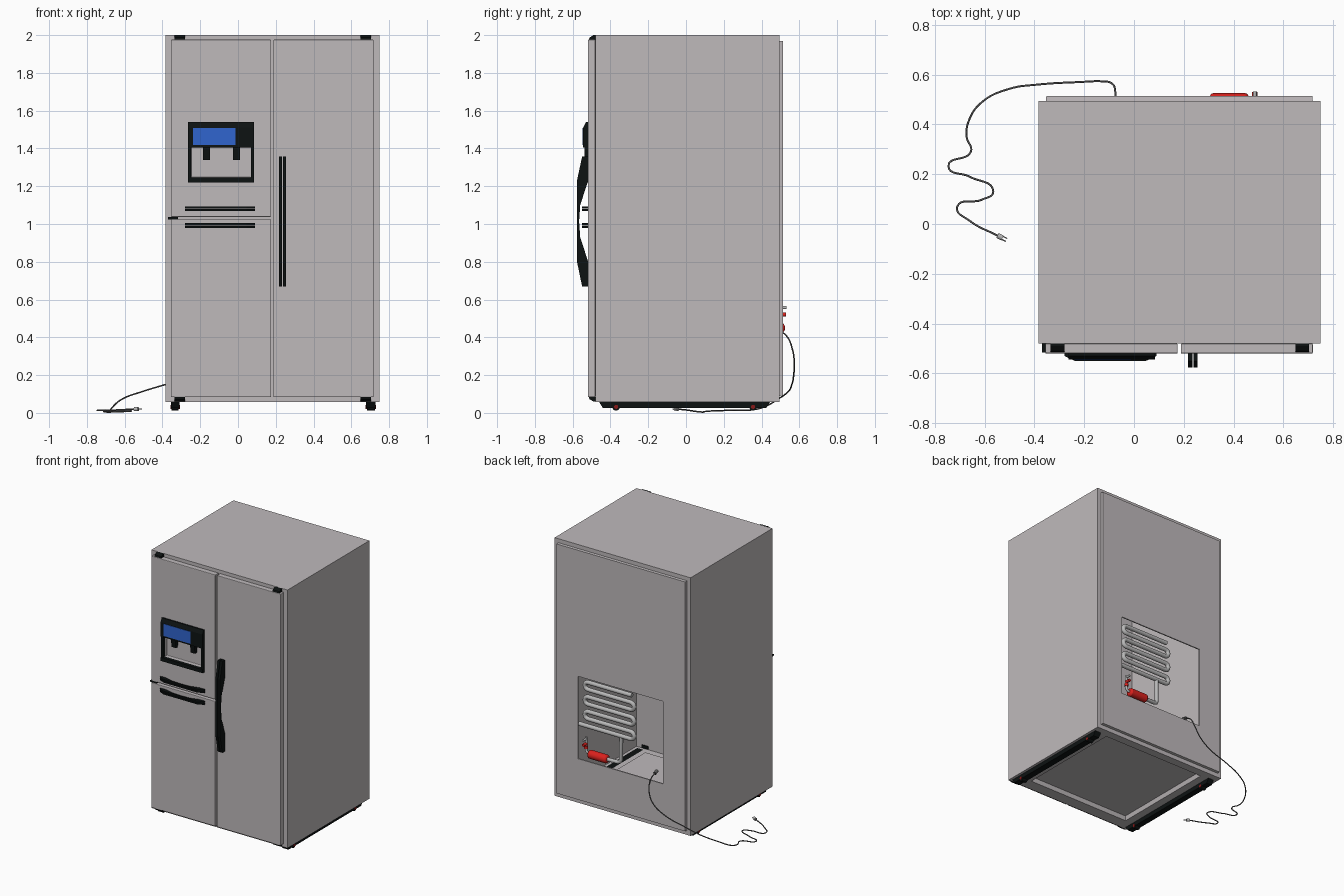
import bpy, bmesh, math
from mathutils import Vector

if "Cube" in bpy.data.objects:
    bpy.data.objects.remove(bpy.data.objects["Cube"])


def material(name, rgb):
    m = bpy.data.materials.new(name)
    m.diffuse_color = (*rgb, 1)
    m.use_nodes = True
    m.node_tree.nodes["Principled BSDF"].inputs["Base Color"].default_value = m.diffuse_color
    return m


GREY = material("warm_grey", (0.52, 0.49, 0.50))
BLACK = material("black_plastic", (0.004, 0.006, 0.006))
BLUE = material("screen_blue", (0.03, 0.13, 0.62))
RED = material("bright_red", (0.70, 0.015, 0.012))
DARK_RED = material("dark_red", (0.25, 0.01, 0.01))
PIPE = material("pipe_grey", (0.48, 0.48, 0.48))
CORD = material("cord_grey", (0.10, 0.10, 0.10))


def finish(name, bm, mat, bevel=0):
    bmesh.ops.recalc_face_normals(bm, faces=bm.faces)
    me = bpy.data.meshes.new(name)
    bm.to_mesh(me)
    bm.free()
    me.materials.append(mat)
    ob = bpy.data.objects.new(name, me)
    bpy.context.collection.objects.link(ob)
    if bevel:
        mod = ob.modifiers.new("bevel", 'BEVEL')
        mod.width, mod.segments, mod.limit_method = bevel, 2, 'ANGLE'
    return ob


def smooth(ob):
    bpy.ops.object.select_all(action='DESELECT')
    ob.select_set(True)
    bpy.context.view_layer.objects.active = ob
    bpy.ops.object.shade_smooth_by_angle(angle=math.radians(40))


def box(name, x, y, z, mat, bevel=0):
    bm = bmesh.new()
    bmesh.ops.create_cube(bm, size=1)
    for v in bm.verts:
        v.co = [(r[0] + r[1]) / 2 + c * (r[1] - r[0]) for r, c in zip((x, y, z), v.co)]
    return finish(name, bm, mat, bevel)


def prism(name, profile, axis, lo, hi, mat, bevel=0):
    """Extrude a 2D profile along x (profile is y,z) or z (profile is x,y)."""
    bm = bmesh.new()
    place = (lambda p, t: (t, *p)) if axis == 'x' else (lambda p, t: (*p, t))
    face = bm.faces.new([bm.verts.new(place(p, lo)) for p in profile])
    ext = bmesh.ops.extrude_face_region(bm, geom=[face])["geom"]
    step = Vector((hi - lo, 0, 0) if axis == 'x' else (0, 0, hi - lo))
    bmesh.ops.translate(bm, vec=step, verts=[g for g in ext if isinstance(g, bmesh.types.BMVert)])
    return finish(name, bm, mat, bevel)


def rect_xz(x0, x1, z0, z1, y):
    return [(x0, y, z0), (x1, y, z0), (x1, y, z1), (x0, y, z1)]


def rect_xy(x0, x1, y0, y1, z):
    return [(x0, y0, z), (x1, y0, z), (x1, y1, z), (x0, y1, z)]


def rings(bm, loops, cap_start=True, cap_end=True):
    """Bridge successive four-point loops with quads."""
    vs = [[bm.verts.new(p) for p in lp] for lp in loops]
    for a, b in zip(vs, vs[1:]):
        for i in range(4):
            j = (i + 1) % 4
            bm.faces.new((a[i], a[j], b[j], b[i]))
    if cap_start:
        bm.faces.new(vs[0])
    if cap_end:
        bm.faces.new(vs[-1])


def cylinder(name, a, b, r, mat, bevel=0, n=20):
    a, b = Vector(a), Vector(b)
    bm = bmesh.new()
    bmesh.ops.create_cone(bm, cap_ends=True, segments=n, radius1=r, radius2=r, depth=(b - a).length)
    bm.transform((b - a).to_track_quat('Z', 'Y').to_matrix().to_4x4())
    bmesh.ops.translate(bm, vec=(a + b) / 2, verts=bm.verts)
    ob = finish(name, bm, mat, bevel)
    smooth(ob)
    return ob


def tube(name, pts, r, mat, curved=False):
    cu = bpy.data.curves.new(name, 'CURVE')
    cu.dimensions, cu.bevel_depth, cu.bevel_resolution = '3D', r, 3
    cu.use_fill_caps, cu.resolution_u = True, 8
    sp = cu.splines.new('BEZIER' if curved else 'POLY')
    if curved:
        sp.bezier_points.add(len(pts) - 1)
        for bp, p in zip(sp.bezier_points, pts):
            bp.co = p
            bp.handle_left_type = bp.handle_right_type = 'AUTO'
    else:
        sp.points.add(len(pts) - 1)
        for q, p in zip(sp.points, pts):
            q.co = (*p, 1)
    cu.materials.append(mat)
    ob = bpy.data.objects.new(name, cu)
    bpy.context.collection.objects.link(ob)
    bpy.ops.object.select_all(action='DESELECT')
    ob.select_set(True)
    bpy.context.view_layer.objects.active = ob
    bpy.ops.object.convert(target='MESH')
    smooth(bpy.context.view_layer.objects.active)


# Hollow cabinet: open back with raised panel and hatch, recessed underside
X0, X1, Y0, Y1, Z0, Z1 = -0.384, 0.748, -0.48, 0.494, 0.058, 2.0
bm = bmesh.new()
rings(bm, [rect_xz(X0, X1, Z0, Z1, Y0), rect_xz(X0, X1, Z0, Z1, Y1),
           rect_xz(-0.354, 0.718, 0.09, 1.97, Y1), rect_xz(-0.352, 0.716, 0.092, 1.968, 0.514),
           rect_xz(-0.17, 0.54, 0.40, 1.02, 0.514), rect_xz(-0.17, 0.54, 0.40, 1.02, 0.505)],
      cap_end=False)
bm.faces.ensure_lookup_table()
under = min(bm.faces, key=lambda f: f.calc_center_median().z)
bmesh.ops.delete(bm, geom=[under], context='FACES_ONLY')
rings(bm, [rect_xy(X0, X1, Y0, Y1, Z0), rect_xy(-0.25, 0.615, -0.39, 0.43, Z0),
           rect_xy(-0.24, 0.605, -0.38, 0.42, Z0 + 0.03)], cap_start=False)
bmesh.ops.remove_doubles(bm, verts=bm.verts, dist=0.0005)
finish("cabinet", bm, GREY)


# Doors; the upper left one has the dispenser alcove
def door(name, x0, x1, z0, z1, alcove=None):
    b = bmesh.new()
    loops = [rect_xz(x0, x1, z0, z1, Y0), rect_xz(x0, x1, z0, z1, -0.52)]
    if alcove:
        loops += [rect_xz(*alcove, -0.52), rect_xz(*alcove, -0.488)]
    rings(b, loops)
    finish(name, b, GREY, 0.004)


door("upper_left_door", -0.356, 0.175, 1.038, 1.976, (-0.248, 0.07, 1.247, 1.407))
door("lower_left_door", -0.356, 0.175, 0.083, 1.024)
door("right_door", 0.188, 0.718, 0.083, 1.976)

# Dispenser head, screen, frame and nozzles
prism("dispenser_head", [(-0.515, 1.54), (-0.53, 1.54), (-0.544, 1.512), (-0.544, 1.405), (-0.515, 1.405)],
      'x', -0.264, 0.085, BLACK)
box("dispenser_screen", (-0.238, -0.013), (-0.547, -0.54), (1.417, 1.508), BLUE)
box("dispenser_left_frame", (-0.264, -0.248), (-0.538, -0.515), (1.22, 1.41), BLACK)
box("dispenser_right_frame", (0.07, 0.085), (-0.538, -0.515), (1.22, 1.41), BLACK)
box("dispenser_tray", (-0.264, 0.085), (-0.542, -0.515), (1.22, 1.247), BLACK)
for i, x in enumerate((-0.167, -0.008)):
    prism(f"dispenser_nozzle_{i + 1}", [(-0.535, 1.41), (-0.495, 1.41), (-0.505, 1.34), (-0.525, 1.34)],
          'x', x - 0.018, x + 0.018, BLACK)

# Handles, each made of two parallel strips
tall = [(-0.55, 1.357), (-0.577, 1.23), (-0.577, 0.80), (-0.55, 0.67), (-0.518, 0.67), (-0.518, 0.80),
        (-0.56, 0.93), (-0.566, 1.015), (-0.56, 1.10), (-0.518, 1.23), (-0.518, 1.357)]
for i, x in enumerate((0.217, 0.238)):
    prism(f"tall_handle_strip_{i + 1}", tall, 'x', x, x + 0.017, BLACK)
short = [(-0.28, -0.518), (-0.28, -0.53), (-0.235, -0.551), (0.045, -0.551), (0.09, -0.53), (0.09, -0.518),
         (0.05, -0.518), (-0.02, -0.538), (-0.095, -0.542), (-0.17, -0.538), (-0.24, -0.518)]
for i, z in enumerate((1.068, 1.082, 0.979, 0.993)):
    prism(f"short_handle_strip_{i + 1}", short, 'z', z, z + 0.011, BLACK)

# Door hinges
for i, x in enumerate((-0.335, 0.648)):
    for part, a, b in (("top", 1.974, 2.0), ("bottom", 0.084, 0.06)):
        prism(f"{part}_hinge_{i + 1}", [(-0.475, a), (-0.515, a), (-0.51, a + (b - a) * 0.5), (-0.49, b), (-0.475, b)],
              'x', x, x + 0.055, BLACK)
box("middle_hinge", (-0.37, -0.317), (-0.515, -0.475), (1.025, 1.037), BLACK)

# Floor rails with wheels
for i, (x0, x1) in enumerate(((-0.356, -0.31), (0.678, 0.728))):
    prism(f"floor_rail_{i + 1}", [(-0.46, Z0), (0.445, Z0), (0.425, 0.026), (-0.44, 0.026)], 'x', x0, x1, BLACK)
    for j, y in enumerate((-0.37, 0.355)):
        cylinder(f"wheel_{i}_{j}", (x0 + 0.004, y, 0.032), (x1 - 0.004, y, 0.032), 0.02, BLACK)
        cylinder(f"wheel_hub_{i}_{j}", (x0 - 0.002, y, 0.032), (x1 + 0.002, y, 0.032), 0.011, DARK_RED)

# Condenser coil: serpentine with half-circle turns
pts, rows, gap, left, right = [(0.11, 0.484, 0.98)], 7, 0.055, 0.475, 0.12
for r in range(rows - 1):
    z, s = 0.98 - r * gap, 1 if r % 2 == 0 else -1
    cx = left if s > 0 else right
    for k in range(9):
        t = math.pi * k / 8
        pts.append((cx + s * gap / 2 * math.sin(t), 0.484, z - gap / 2 + gap / 2 * math.cos(t)))
pts.append((0.55, 0.484, 0.65))
tube("condenser_coil", pts, 0.016, PIPE)
tube("drop_pipe", [(0.20, 0.484, 0.65), (0.20, 0.486, 0.475), (0.207, 0.488, 0.457),
                   (0.225, 0.49, 0.45), (0.33, 0.494, 0.45)], 0.014, PIPE)
cylinder("filter_drier", (0.305, 0.494, 0.45), (0.46, 0.494, 0.45), 0.031, RED, 0.012, 24)
tube("valve_pipe", [(0.45, 0.494, 0.45), (0.475, 0.494, 0.455), (0.485, 0.494, 0.47), (0.485, 0.494, 0.57)],
     0.009, PIPE)
cylinder("valve_stem", (0.485, 0.49, 0.557), (0.485, 0.532, 0.557), 0.008, PIPE)
cylinder("valve_knob", (0.485, 0.49, 0.52), (0.485, 0.53, 0.52), 0.011, RED)
cylinder("valve_band", (0.485, 0.494, 0.485), (0.485, 0.494, 0.505), 0.014, RED)

# Power cord and plug
cord = [(-0.075, 0.47, 0.445), (-0.075, 0.53, 0.41), (-0.09, 0.565, 0.33), (-0.13, 0.573, 0.26),
        (-0.22, 0.57, 0.20), (-0.385, 0.56, 0.15), (-0.50, 0.543, 0.115), (-0.61, 0.49, 0.075),
        (-0.665, 0.41, 0.03), (-0.672, 0.35, 0.016), (-0.655, 0.29, 0.014), (-0.745, 0.232, 0.014),
        (-0.66, 0.19, 0.012), (-0.565, 0.13, 0.01), (-0.61, 0.098, 0.007), (-0.71, 0.068, 0.006),
        (-0.66, 0.013, 0.014), (-0.545, -0.048, 0.02)]
tube("power_cord", cord, 0.004, CORD, True)
cylinder("cord_socket", (-0.075, 0.45, 0.45), (-0.075, 0.48, 0.44), 0.012, CORD)
cylinder("plug_body", (-0.548, -0.046, 0.02), (-0.528, -0.056, 0.02), 0.011, PIPE)
for i, s in enumerate((-1, 1)):
    a = Vector((-0.53 + s * 0.003, -0.055 + s * 0.006, 0.02))
    cylinder(f"plug_prong_{i + 1}", a, a + Vector((0.018, -0.009, 0)), 0.0025, PIPE, 0, 8)
